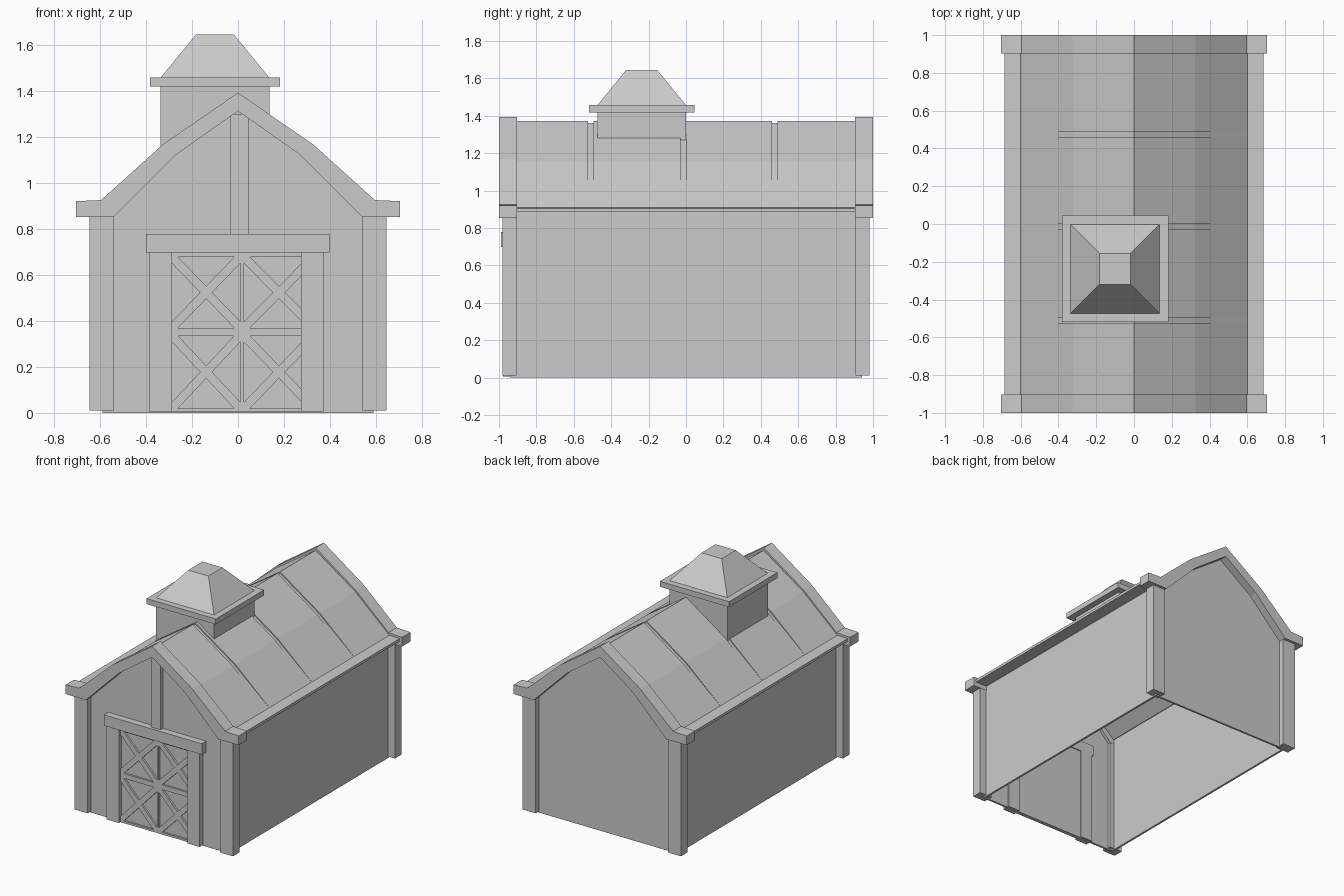
import bpy, bmesh

if "Cube" in bpy.data.objects:
    bpy.data.objects.remove(bpy.data.objects["Cube"])


def finish(name, bm):
    bmesh.ops.recalc_face_normals(bm, faces=bm.faces)
    me = bpy.data.meshes.new(name)
    bm.to_mesh(me)
    bm.free()
    ob = bpy.data.objects.new(name, me)
    bpy.context.collection.objects.link(ob)
    return ob


def prism(name, pts, y0, y1):
    """Extrude an x-z outline from y0 to y1."""
    bm = bmesh.new()
    face = bm.faces.new([bm.verts.new((x, y0, z)) for x, z in pts])
    ext = bmesh.ops.extrude_face_region(bm, geom=[face])
    verts = [v for v in ext["geom"] if isinstance(v, bmesh.types.BMVert)]
    bmesh.ops.translate(bm, verts=verts, vec=(0, y1 - y0, 0))
    return finish(name, bm)


def box(name, x0, x1, y0, y1, z0, z1):
    return prism(name, [(x0, z0), (x1, z0), (x1, z1), (x0, z1)], y0, y1)


def arch(outer, inner):
    """Mirror right-hand outer (eave to ridge) and inner (ridge to eave) curves."""
    left = [(-x, z) for x, z in outer[-2::-1]]
    right_in = inner[::-1]
    left_in = [(-x, z) for x, z in inner[:0:-1]]
    return outer + left + left_in + inner if inner else outer + left


# Hollow body: side walls and gable walls
gable = arch([(0.59, 0), (0.59, 0.89), (0.315, 1.13), (0, 1.345)], [])
for s, side in ((-1, "left"), (1, "right")):
    a, b = sorted((s * 0.575, s * 0.59))
    box(side + "_wall", a, b, -0.94, 0.94, 0, 0.89)
prism("front_wall", gable, -0.94, -0.925)
prism("back_wall", gable, 0.925, 0.94)

# Corner posts
for sx in (-1, 1):
    for sy in (-1, 1):
        x0, x1 = sorted((sx * 0.54, sx * 0.645))
        y0, y1 = sorted((sy * 0.905, sy * 0.98))
        box("corner_post", x0, x1, y0, y1, 0.01, 0.87)

# Roof shell with flat eave lip
prism("roof_base", arch([(0.685, 0.885), (0.685, 0.905), (0.6, 0.908), (0.32, 1.147), (0, 1.362)],
                        [(0, 1.33), (0.3, 1.125), (0.57, 0.885)]), -0.93, 0.93)

# Roof panels separated by narrow seams
panel = arch([(0.605, 0.905), (0.323, 1.155), (0, 1.373)],
             [(0, 1.345), (0.31, 1.135), (0.585, 0.9)])
for y0, y1 in ((-0.93, -0.525), (-0.495, -0.03), (0, 0.46), (0.49, 0.93)):
    prism("roof_panel", panel, y0, y1)

# Gable trim with eave blocks
trim = arch([(0.705, 0.852), (0.705, 0.92), (0.595, 0.925), (0.325, 1.168), (0, 1.392)],
            [(0, 1.312), (0.272, 1.12), (0.54, 0.852)])
prism("front_gable_trim", trim, -1.0, -0.903)
prism("back_gable_trim", trim, 0.903, 1.0)

# Door surround and post above it
box("door_post_left", -0.387, -0.287, -0.978, -0.918, 0.005, 0.70)
box("door_post_right", 0.273, 0.372, -0.978, -0.918, 0.005, 0.70)
box("door_header", -0.40, 0.398, -0.99, -0.918, 0.697, 0.777)
box("gable_post", -0.033, 0.046, -0.967, -0.918, 0.77, 1.30)

# Door: back panel, rails, centre stile and cross braces
box("door_panel", -0.30, 0.33, -0.946, -0.93, 0.005, 0.70)
yf, yb, d = -0.96, -0.94, 0.027
for z0, z1 in ((0.005, 0.02), (0.335, 0.37), (0.677, 0.70)):
    box("door_rail", -0.29, 0.33, yf, yb, z0, z1)
box("door_stile", 0.01, 0.026, yf, yb, 0.005, 0.70)
for x0, x1 in ((-0.287, 0.01), (0.026, 0.33)):
    for z0, z1 in ((0.02, 0.335), (0.37, 0.677)):
        bar = [(x0, z0), (x0 + d, z0), (x1, z1 - d), (x1, z1), (x1 - d, z1), (x0, z0 + d)]
        prism("door_brace", bar, yf, yb)
        prism("door_brace", [(x0 + x1 - x, z) for x, z in bar], yf, yb)

# Cupola: base, slab and truncated pyramid cap
cx, cy = -0.10, -0.237
box("cupola_base", cx - 0.236, cx + 0.236, cy - 0.236, cy + 0.236, 1.14, 1.43)
box("cupola_slab", cx - 0.282, cx + 0.282, cy - 0.282, cy + 0.282, 1.418, 1.458)
cap = box("cupola_cap", cx - 0.238, cx + 0.238, cy - 0.238, cy + 0.238, 1.455, 1.645)
for v in cap.data.vertices:
    if v.co.z > 1.6:
        v.co.x = cx + (v.co.x - cx) * 0.345
        v.co.y = cy + (v.co.y - cy) * 0.345
